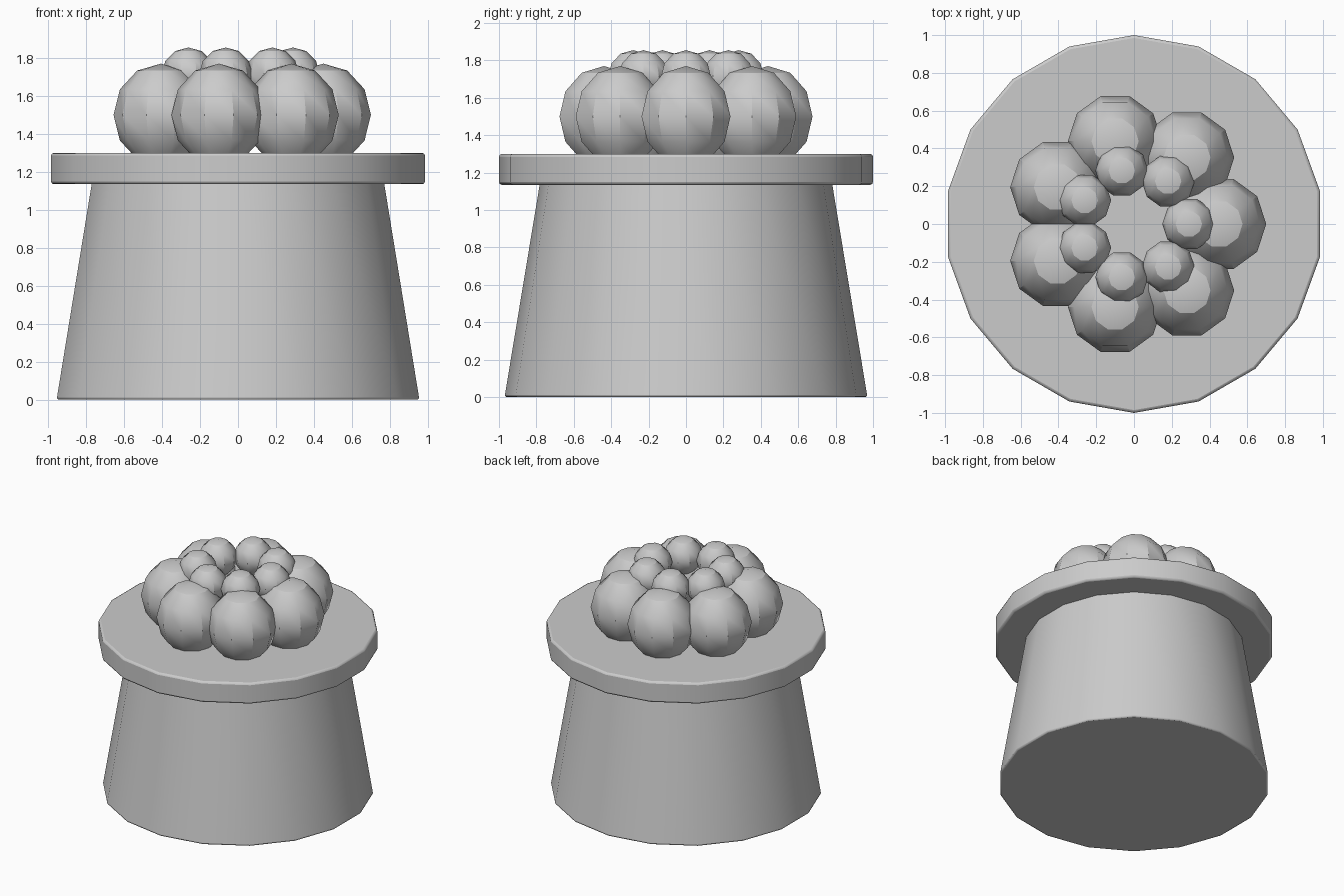
import bpy
from math import cos, sin, pi, radians

cube = bpy.data.objects.get("Cube")
if cube:
    bpy.data.objects.remove(cube, do_unlink=True)

GREY = (0.6, 0.6, 0.6, 1.0)
grey = bpy.data.materials.new("plain grey")
grey.use_nodes = True
grey.diffuse_color = GREY
grey.node_tree.nodes["Principled BSDF"].inputs["Base Color"].default_value = GREY


def finish(name, bevel=0.0):
    """Name, colour, bevel and smooth the active object."""
    obj = bpy.context.object
    obj.name = name
    obj.data.materials.append(grey)
    if bevel:
        mod = obj.modifiers.new("soft edge", "BEVEL")
        mod.width = bevel
        mod.segments = 2
        mod.limit_method = "ANGLE"
        mod.angle_limit = radians(40)
    bpy.ops.object.shade_smooth_by_angle(angle=radians(30))


def drum(name, r_low, r_high, z_low, z_high, bevel):
    bpy.ops.mesh.primitive_cone_add(
        vertices=18, radius1=r_low, radius2=r_high, depth=z_high - z_low,
        location=(0, 0, (z_low + z_high) / 2))
    finish(name, bevel)


def ball_ring(name, ring_radius, radius, height, z, count=7):
    for i in range(count):
        a = 2 * pi * i / count
        # a corner points along y, so the sides facing x are flat
        bpy.ops.mesh.primitive_uv_sphere_add(
            segments=10, ring_count=6, radius=1,
            location=(ring_radius * cos(a), ring_radius * sin(a), z),
            rotation=(0, 0, pi / 2))
        bpy.context.object.scale = (radius, radius, height)
        finish(f"{name}_{i + 1}")


# Tapered body and wide lid
drum("body", 0.97, 0.78, 0.0, 1.15, 0.012)
drum("lid", 1.0, 1.0, 1.135, 1.3, 0.015)

# Two rings of balls on the lid
ball_ring("large_ball", 0.45, 0.25, 0.27, 1.5)
ball_ring("small_ball", 0.29, 0.14, 0.14, 1.715)
